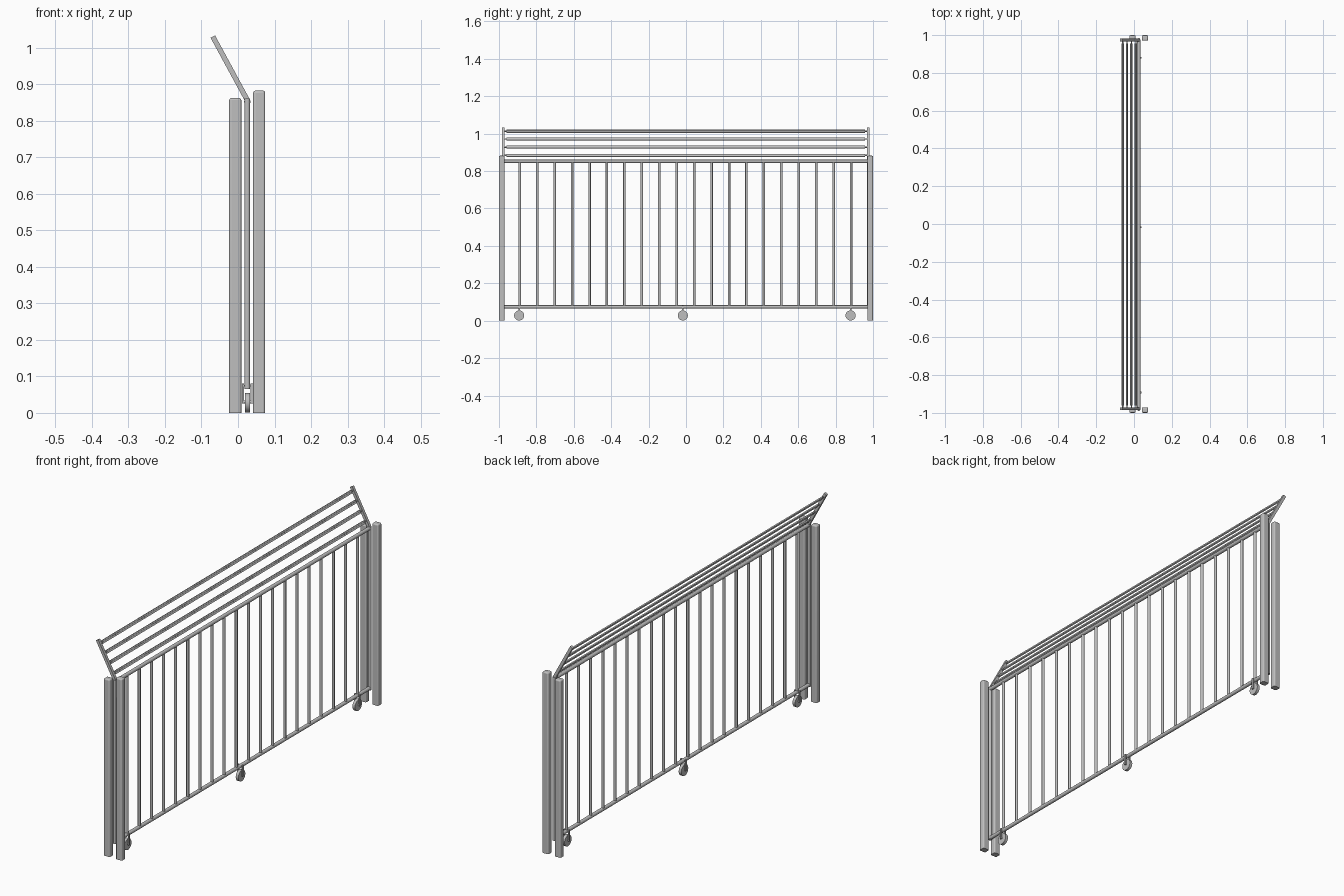
import bpy
import bmesh
import math
from mathutils import Vector

cube = bpy.data.objects.get("Cube")
if cube:
    bpy.data.objects.remove(cube, do_unlink=True)

steel = bpy.data.materials.new("grey steel")
steel.use_nodes = True
steel.diffuse_color = (0.52, 0.52, 0.52, 1)
steel.node_tree.nodes["Principled BSDF"].inputs["Base Color"].default_value = (0.52, 0.52, 0.52, 1)


def finish(obj, name):
    bpy.ops.object.shade_smooth_by_angle(angle=math.radians(40))
    obj.name = name
    obj.data.materials.append(steel)
    return obj


def tube(name, start, end, radius, sides=12):
    """Round bar between two points."""
    a, b = Vector(start), Vector(end)
    bpy.ops.mesh.primitive_cylinder_add(vertices=sides, radius=radius, depth=(b - a).length,
                                        location=(a + b) / 2)
    obj = bpy.context.object
    obj.rotation_euler = (b - a).to_track_quat('Z', 'Y').to_euler()
    return finish(obj, name)


def box(name, centre, size, turn=0):
    """Box turned about y."""
    bpy.ops.mesh.primitive_cube_add(size=1, location=centre, rotation=(0, turn, 0))
    obj = bpy.context.object
    obj.scale = size
    bpy.ops.object.transform_apply(location=False, rotation=False, scale=True)
    return finish(obj, name)


def post(name, x, y, height):
    """Square post with rounded sides and top, and a flat foot."""
    obj = box(name, (x, y, height / 2), (0.033, 0.029, height))
    bm = bmesh.new()
    bm.from_mesh(obj.data)
    edges = [e for e in bm.edges if any(v.co.z > 0 for v in e.verts)]
    bmesh.ops.bevel(bm, geom=edges, offset=0.006, segments=3, profile=0.5, affect='EDGES')
    for face in bm.faces:
        face.smooth = True
    bm.to_mesh(obj.data)
    bm.free()


FRAME_X = 0.0255
BOTTOM_Z, TOP_Z = 0.074, 0.852
END_A, END_B = -0.982, 0.976

# Guide posts at both ends, the pair on the +x side being taller
for end, y in (("front", -0.985), ("back", 0.985)):
    post(f"{end}_short_post", -0.0075, y, 0.862)
    post(f"{end}_tall_post", 0.058, y, 0.882)

# Gate frame
tube("bottom_rail", (FRAME_X, END_A, BOTTOM_Z), (FRAME_X, END_B, BOTTOM_Z), 0.009)
tube("top_rail", (FRAME_X, END_A, TOP_Z), (FRAME_X, END_B, TOP_Z), 0.009)
for end, y in (("front", END_A), ("back", END_B)):
    tube(f"{end}_frame_upright", (FRAME_X, y, 0.065), (FRAME_X, y, 0.86), 0.008)

# Vertical infill bars
COUNT = 20
for i in range(COUNT):
    y = END_A + (END_B - END_A) * (i + 1) / (COUNT + 1)
    tube(f"upright_bar_{i + 1}", (FRAME_X, y, BOTTOM_Z), (FRAME_X, y, TOP_Z), 0.0068)

# Leaning arms on top of the frame
foot, tip = Vector((FRAME_X, 0, 0.856)), Vector((-0.069, 0, 1.03))
lean = tip - foot
angle = math.atan2(lean.x, lean.z)
centre = (foot + tip) / 2
for end, y in (("front", -0.978), ("back", 0.974)):
    box(f"{end}_leaning_arm", (centre.x, y, centre.z), (0.014, 0.014, lean.length), angle)

# Flat slats between the arms, held by thin pegs at the ends
for i, z in enumerate((0.884, 0.928, 0.971, 1.013)):
    x = foot.x + lean.x * (z - foot.z) / lean.z
    box(f"leaning_slat_{i + 1}", (x, -0.002, z), (0.006, 1.916, 0.016), angle)
    tube(f"leaning_slat_peg_{i + 1}", (x, -0.976, z), (x, 0.972, z), 0.0035, 8)

# Wheels held by flat straps on both sides of the bottom rail
for name, y in (("front", -0.892), ("middle", -0.017), ("back", 0.88)):
    tube(f"{name}_wheel", (FRAME_X - 0.007, y, 0.028), (FRAME_X + 0.007, y, 0.028), 0.027, 24)
    tube(f"{name}_axle", (FRAME_X - 0.012, y, 0.03), (FRAME_X + 0.012, y, 0.03), 0.004, 10)
    for side, s in (("right", -1), ("left", 1)):
        box(f"{name}_{side}_wheel_strap", (FRAME_X + s * 0.012, y, 0.053), (0.006, 0.009, 0.054))
